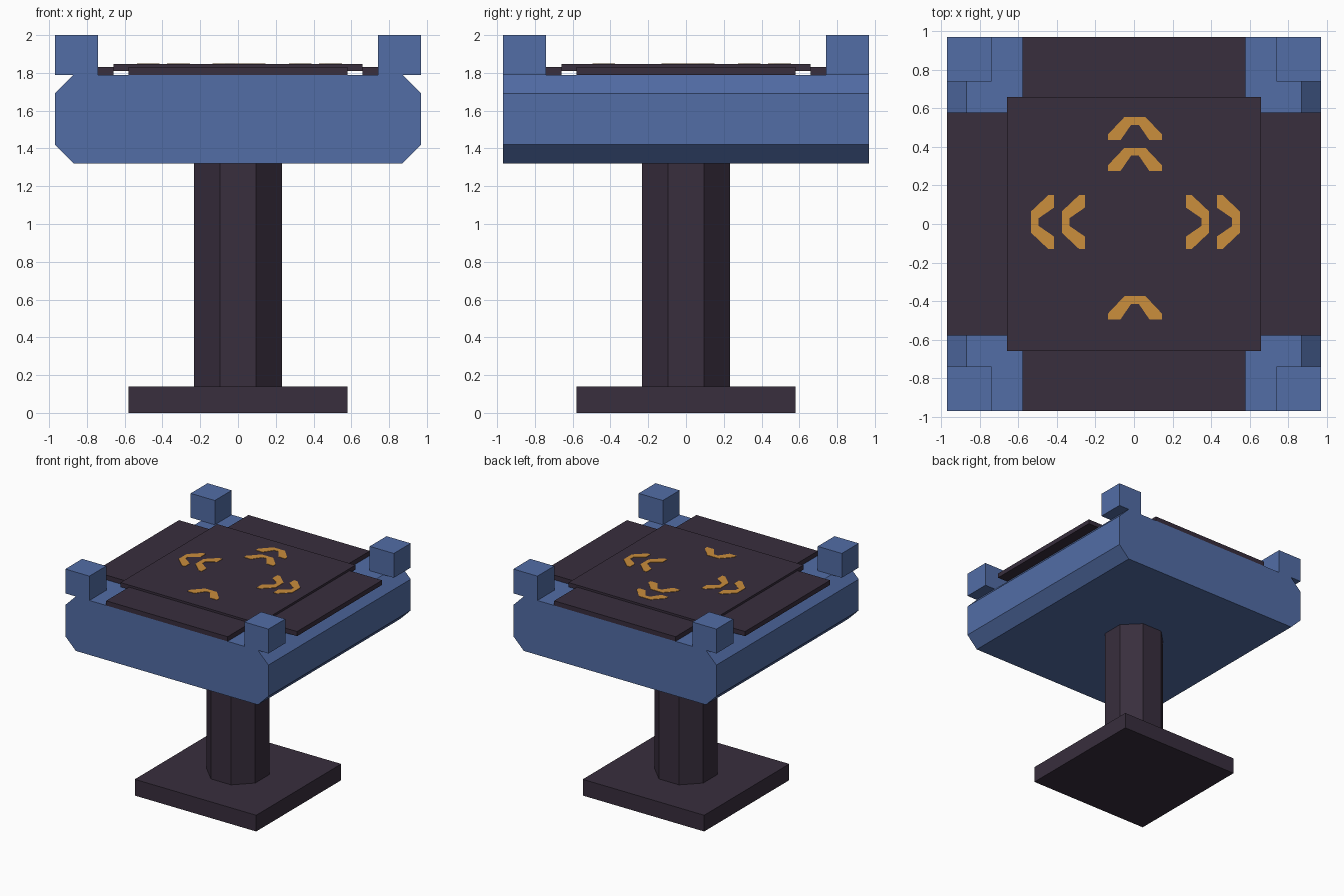
import bpy, bmesh, math
from mathutils import Matrix

if "Cube" in bpy.data.objects:
    bpy.data.objects.remove(bpy.data.objects["Cube"])


def srgb(r, g, b):
    lin = [(c / 255 / 12.92) if c <= 10 else ((c / 255 + 0.055) / 1.055) ** 2.4 for c in (r, g, b)]
    return (*lin, 1.0)


def material(name, rgb):
    m = bpy.data.materials.new(name)
    m.diffuse_color = srgb(*rgb)
    m.use_nodes = True
    m.node_tree.nodes["Principled BSDF"].inputs["Base Color"].default_value = m.diffuse_color
    return m


BLUE = material("blue_paint", (82, 109, 166))
DARK = material("dark_metal", (56, 46, 61))
ORANGE = material("orange_marking", (203, 142, 60))


def prism(name, outline, depth, matrix, mat):
    """Extrude a 2D outline along local z, then place it with a matrix."""
    bm = bmesh.new()
    face = bm.faces.new([bm.verts.new((x, y, 0)) for x, y in outline])
    new = bmesh.ops.extrude_face_region(bm, geom=[face])["geom"]
    bmesh.ops.translate(bm, vec=(0, 0, depth), verts=[v for v in new if isinstance(v, bmesh.types.BMVert)])
    bmesh.ops.transform(bm, matrix=matrix, verts=bm.verts)
    bmesh.ops.recalc_face_normals(bm, faces=bm.faces)
    mesh = bpy.data.meshes.new(name)
    bm.to_mesh(mesh)
    bm.free()
    mesh.materials.append(mat)
    obj = bpy.data.objects.new(name, mesh)
    bpy.context.collection.objects.link(obj)
    return obj


def box(name, x0, x1, y0, y1, z0, z1, mat):
    return prism(name, [(x0, y0), (x1, y0), (x1, y1), (x0, y1)], z1 - z0,
                 Matrix.Translation((0, 0, z0)), mat)


# Square foot and octagonal column
box("base", -0.58, 0.58, -0.58, 0.58, 0, 0.14, DARK)
radius = 0.232 / math.cos(math.pi / 8)
octagon = [(radius * math.cos(a), radius * math.sin(a))
           for a in (math.pi / 8 + i * math.pi / 4 for i in range(8))]
prism("column", octagon, 1.19, Matrix.Translation((0, 0, 0.14)), DARK)

# Chamfered head, profile in xz run along y
W, C, Z0, Z1 = 0.97, 0.1, 1.32, 1.79
profile = [(-W + C, Z0), (W - C, Z0), (W, Z0 + C), (W, Z1 - C),
           (W - C, Z1), (-W + C, Z1), (-W, Z1 - C), (-W, Z0 + C)]
prism("head", profile, 2 * W,
      Matrix.Translation((0, W, 0)) @ Matrix.Rotation(math.pi / 2, 4, 'X'), BLUE)

# Corner blocks
for sx in (-1, 1):
    for sy in (-1, 1):
        xs, ys = sorted((sx * 0.74, sx * W)), sorted((sy * 0.74, sy * W))
        box("corner_block", *xs, *ys, Z1, 2.0, BLUE)

# Four edge plates around a raised central panel
plate = [(-0.58, 0.66), (0.58, 0.66), (0.58, W), (-0.58, W)]
for i in range(4):
    prism("edge_plate", plate, 0.04,
          Matrix.Rotation(i * math.pi / 2, 4, 'Z') @ Matrix.Translation((0, 0, Z1)), DARK)
box("top_panel", -0.66, 0.66, -0.66, 0.66, 1.81, 1.848, DARK)

# Chevron markings: (centre offset x, y of the open end, direction in degrees)
chevron = [(-0.14, 0), (-0.14, 0.03), (-0.055, 0.12), (0.055, 0.12), (0.14, 0.03), (0.14, 0),
           (0.075, 0), (0.02, 0.08), (-0.02, 0.08), (-0.075, 0)]
marks = [(0.005, 0.435, 0), (0.005, 0.275, 0), (0.005, -0.495, 0),
         (-0.415, 0.01, 90), (-0.255, 0.01, 90),
         (0.27, 0.01, -90), (0.43, 0.01, -90)]
for x, y, angle in marks:
    prism("chevron_marking", chevron, 0.004,
          Matrix.Translation((x, y, 1.847)) @ Matrix.Rotation(math.radians(angle), 4, 'Z'), ORANGE)
